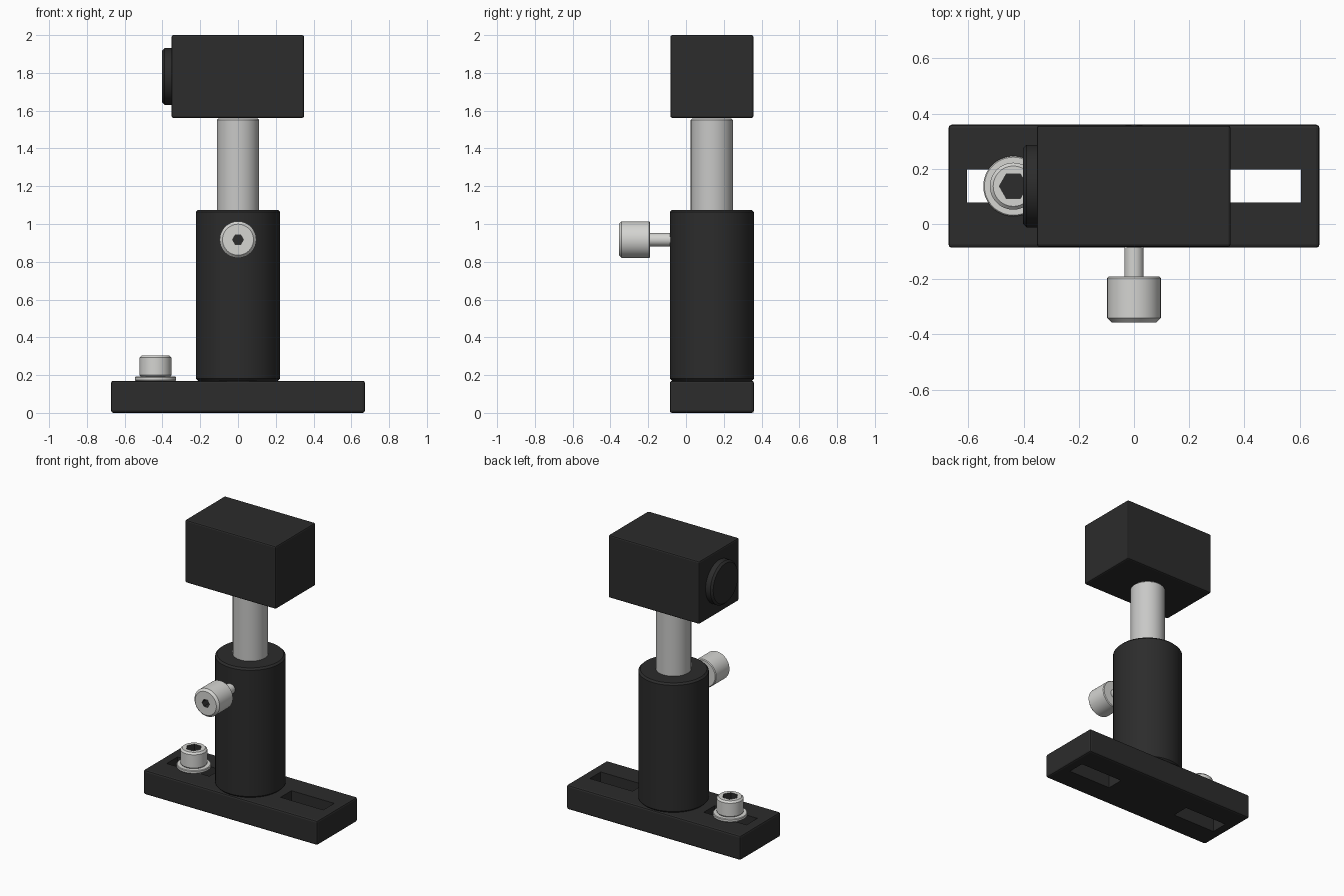
import bpy, bmesh, math
from mathutils import Matrix, Vector

if "Cube" in bpy.data.objects:
    bpy.data.objects.remove(bpy.data.objects["Cube"], do_unlink=True)

AXIS_Y = 0.137   # centre line of the column, base and head
SEGMENTS = 60


def material(name, color):
    mat = bpy.data.materials.new(name)
    mat.use_nodes = True
    mat.diffuse_color = (*color, 1)
    mat.node_tree.nodes["Principled BSDF"].inputs["Base Color"].default_value = (*color, 1)
    return mat


black = material("black anodised", (0.025, 0.025, 0.025))
steel = material("post steel", (0.58, 0.58, 0.57))
bright = material("screw steel", (0.66, 0.66, 0.64))


def add_object(name, bm, mats):
    bmesh.ops.recalc_face_normals(bm, faces=bm.faces)
    mesh = bpy.data.meshes.new(name)
    bm.to_mesh(mesh)
    bm.free()
    for mat in mats:
        mesh.materials.append(mat)
    obj = bpy.data.objects.new(name, mesh)
    bpy.context.collection.objects.link(obj)
    bpy.ops.object.select_all(action="DESELECT")
    obj.select_set(True)
    bpy.context.view_layer.objects.active = obj
    return obj


def box(name, low, high, bevel=0.0):
    low, high = Vector(low), Vector(high)
    bm = bmesh.new()
    bmesh.ops.create_cube(bm, size=1)
    bmesh.ops.scale(bm, vec=high - low, verts=bm.verts)
    bmesh.ops.translate(bm, vec=(low + high) / 2, verts=bm.verts)
    if bevel:
        bmesh.ops.bevel(bm, geom=bm.edges[:], offset=bevel, segments=2,
                        profile=0.5, affect="EDGES")
    return add_object(name, bm, [black])


def lathe(name, profile, mats, origin, axis=(0, 0, 1), socket=None):
    """Turn (radius, height) points; socket = (corner radius, depth) of a hex recess."""
    rings = [(r, h, False) for r, h in profile]
    if socket:
        top = profile[-1][1]
        rings += [(socket[0], top, True), (socket[0], top - socket[1], True)]
    bm = bmesh.new()
    loops = []
    for r, h, hexagonal in rings:
        loop = []
        for i in range(SEGMENTS):
            a = math.tau * i / SEGMENTS
            k = r
            if hexagonal:
                k *= math.cos(math.pi / 6) / math.cos(a % (math.pi / 3) - math.pi / 6)
            loop.append(bm.verts.new((k * math.cos(a), k * math.sin(a), h)))
        loops.append(loop)
    bm.faces.new(loops[0])
    for n, (a, b) in enumerate(zip(loops, loops[1:])):
        for i in range(SEGMENTS):
            j = (i + 1) % SEGMENTS
            face = bm.faces.new((a[i], a[j], b[j], b[i]))
            face.material_index = int(n >= len(profile))
    bm.faces.new(loops[-1]).material_index = int(bool(socket))
    turn = Vector((0, 0, 1)).rotation_difference(Vector(axis)).to_matrix().to_4x4()
    bm.transform(Matrix.Translation(origin) @ turn)
    obj = add_object(name, bm, mats)
    bpy.ops.object.shade_smooth_by_angle(angle=math.radians(30))
    return obj


def cylinder(r, h0, h1, c):
    """Profile of a cylinder with chamfered rims."""
    return [(r - c, h0), (r, h0 + c), (r, h1 - c), (r - c, h1)]


# Base plate with two through slots
base = box("base_plate", (-0.672, AXIS_Y - 0.223, 0), (0.672, AXIS_Y + 0.223, 0.17), 0.012)
for side in (-1, 1):
    x0, x1 = sorted((side * 0.275, side * 0.605))
    cutter = box("slot_cutter", (x0, AXIS_Y - 0.06, -0.1), (x1, AXIS_Y + 0.06, 0.3))
    cutter.hide_render = True
    bpy.context.view_layer.objects.active = base
    cut = base.modifiers.new("slot", "BOOLEAN")
    cut.operation = "DIFFERENCE"
    cut.solver = "EXACT"
    cut.object = cutter
    bpy.ops.object.modifier_apply(modifier=cut.name)
    bpy.data.objects.remove(cutter, do_unlink=True)

# Column and sliding post
centre = (0, AXIS_Y, 0)
lathe("post_holder", cylinder(0.223, 0.17, 1.075, 0.012), [black], centre)
lathe("post", cylinder(0.112, 1.0, 1.558, 0.008), [steel], centre)

# Head with its round end cap
box("head_housing", (-0.352, AXIS_Y - 0.22, 1.562), (0.35, AXIS_Y + 0.22, 2.0), 0.01)
lathe("end_cap", cylinder(0.15, 0, 0.07, 0.013), [black],
      (-0.332, AXIS_Y, 1.781), axis=(-1, 0, 0))

# Clamping screw and washer over one slot
screw_at = (-0.437, AXIS_Y, 0)
lathe("washer", cylinder(0.109, 0.17, 0.192, 0.004), [bright], screw_at)
lathe("base_screw", [(0.05, 0.1), (0.05, 0.192), (0.078, 0.192), (0.085, 0.2),
                     (0.085, 0.292), (0.073, 0.304)],
      [bright, black], screw_at, socket=(0.051, 0.06))

# Thumb screw on the front of the column
lathe("thumb_screw", [(0.035, -0.15), (0.035, 0.104), (0.092, 0.104), (0.097, 0.109),
                      (0.097, 0.255), (0.082, 0.27)],
      [bright, black], (0, -0.086, 0.917), axis=(0, -1, 0), socket=(0.029, 0.06))
